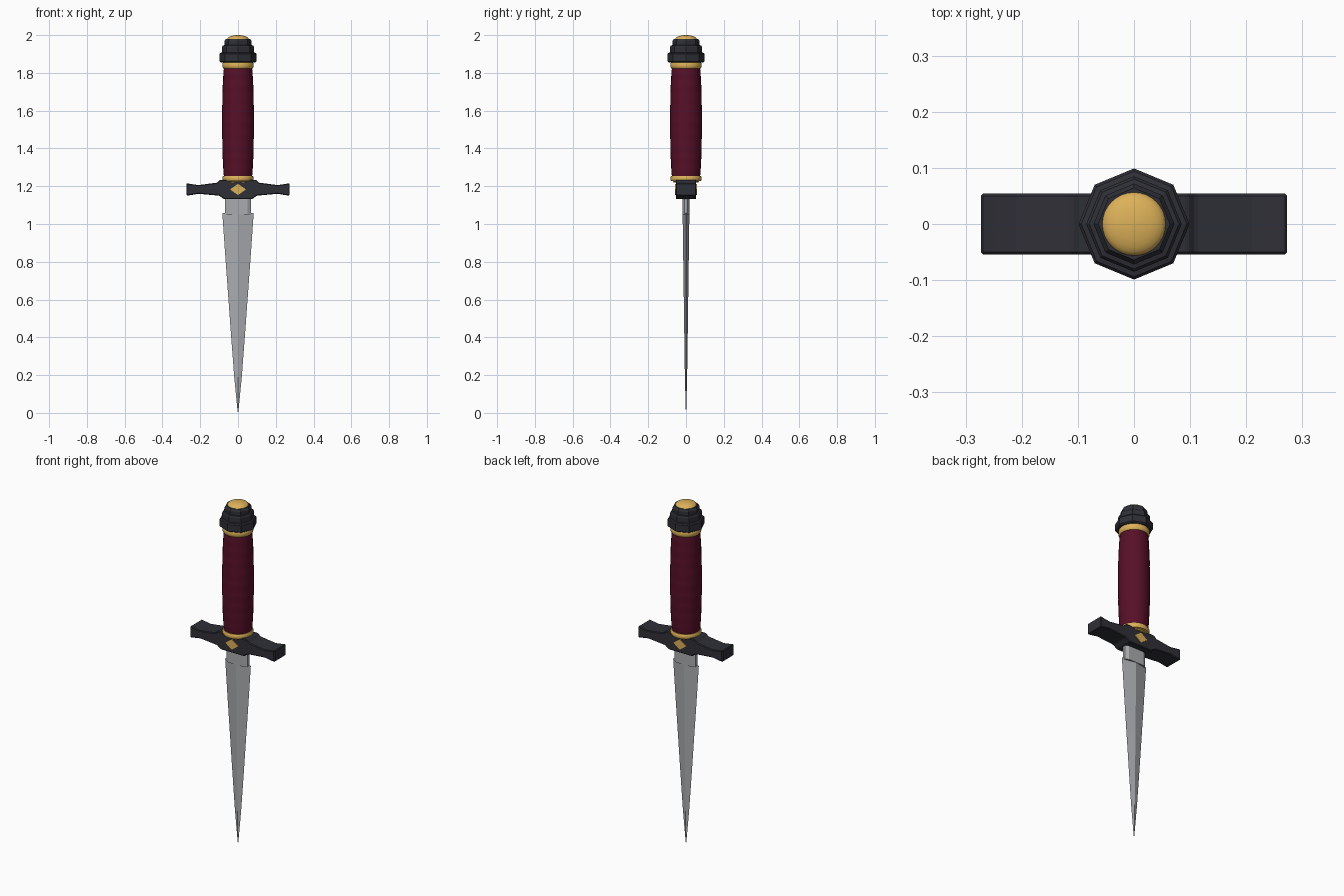
import bpy, bmesh, math

if "Cube" in bpy.data.objects:
    bpy.data.objects.remove(bpy.data.objects["Cube"])


def material(name, rgb):
    m = bpy.data.materials.new(name)
    m.diffuse_color = (*rgb, 1)
    m.use_nodes = True
    m.node_tree.nodes["Principled BSDF"].inputs["Base Color"].default_value = m.diffuse_color
    return m


MAROON = material("maroon leather", (0.095, 0.005, 0.020))
GOLD = material("gold", (0.72, 0.44, 0.10))
DARK = material("dark iron", (0.028, 0.029, 0.038))
STEEL = material("steel", (0.40, 0.41, 0.43))


def finish(name, bm, mat, smooth=False):
    bmesh.ops.recalc_face_normals(bm, faces=bm.faces)
    me = bpy.data.meshes.new(name)
    bm.to_mesh(me)
    bm.free()
    me.materials.append(mat)
    ob = bpy.data.objects.new(name, me)
    bpy.context.collection.objects.link(ob)
    if smooth:
        bpy.ops.object.select_all(action='DESELECT')
        ob.select_set(True)
        bpy.context.view_layer.objects.active = ob
        bpy.ops.object.shade_smooth_by_angle(angle=math.radians(35))
    return ob


def loft(name, rings, mat, smooth=False):
    """Skin a stack of equal-sized point rings and cap both ends."""
    bm = bmesh.new()
    vs = [[bm.verts.new(p) for p in ring] for ring in rings]
    n = len(vs[0])
    for a, b in zip(vs, vs[1:]):
        for i in range(n):
            j = (i + 1) % n
            bm.faces.new((a[i], a[j], b[j], b[i]))
    bm.faces.new(vs[0][::-1])
    bm.faces.new(vs[-1])
    return finish(name, bm, mat, smooth)


def lathe(name, profile, sides, mat, smooth=False):
    rings = [[(r * math.cos(2 * math.pi * i / sides),
               r * math.sin(2 * math.pi * i / sides), z)
              for i in range(sides)] for r, z in profile]
    return loft(name, rings, mat, smooth)


def prism(name, outline, y0, y1, mat, bevel=0):
    """Extrude an x-z outline along y."""
    ob = loft(name, [[(x, y, z) for x, z in outline] for y in (y0, y1)], mat)
    if bevel:
        mod = ob.modifiers.new("bevel", 'BEVEL')
        mod.width = bevel
        mod.segments = 1
    return ob


# Blade: diamond section tapering to the point
blade = [(0.002, 0.001, 0.005), (0.020, 0.006, 0.19), (0.036, 0.009, 0.40),
         (0.052, 0.012, 0.62), (0.068, 0.015, 0.84), (0.083, 0.018, 1.058)]
loft("blade", [[(w, 0, z), (0, t, z), (-w, 0, z), (0, -t, z)]
               for w, t, z in blade], STEEL)

# Ricasso: short thick neck with chamfered sides
loft("ricasso", [[(0.068, -0.008, z), (0.068, 0.008, z), (0.05, 0.019, z), (-0.05, 0.019, z),
                  (-0.068, 0.008, z), (-0.068, -0.008, z), (-0.05, -0.019, z), (0.05, -0.019, z)]
                 for z in (1.05, 1.15)], STEEL)

# Crossguard: mirrored half outline, flared at the tips
half = [(0.075, 1.132), (0.10, 1.150), (0.21, 1.160), (0.25, 1.153), (0.273, 1.150),
        (0.273, 1.216), (0.25, 1.212), (0.21, 1.206), (0.11, 1.219), (0.095, 1.234)]
prism("crossguard", half + [(-x, z) for x, z in reversed(half)],
      -0.054, 0.054, DARK, 0.004)

# Diamond inlays on both faces of the guard
diamond = [(0.042, 1.183), (0, 1.213), (-0.042, 1.183), (0, 1.153)]
for side, name in ((-1, "front_inlay"), (1, "back_inlay")):
    prism(name, diamond, side * 0.050, side * 0.058, GOLD)

# Collars at both ends of the grip
lathe("lower_collar", [(0.066, 1.220), (0.068, 1.226), (0.079, 1.228), (0.082, 1.234),
                       (0.082, 1.248), (0.078, 1.255)], 32, GOLD, True)
lathe("upper_collar", [(0.076, 1.822), (0.081, 1.828), (0.083, 1.836),
                       (0.083, 1.848), (0.079, 1.858)], 32, GOLD, True)

# Grip: slim barrel with shallow wrapped ribs
grip = []
RIBS = 9
for i in range(RIBS * 4 + 1):
    t = i / (RIBS * 4)
    r = 0.074 + 0.010 * math.sin(math.pi * t) ** 0.8 + 0.0012 * abs(math.sin(math.pi * RIBS * t))
    grip.append((r, 1.250 + 0.578 * t))
lathe("grip", grip, 32, MAROON, True)

# Pommel: stacked octagonal tiers
lathe("pommel", [(0.090, 1.855), (0.099, 1.861), (0.099, 1.900), (0.094, 1.906),
                 (0.085, 1.908), (0.085, 1.938), (0.080, 1.945), (0.072, 1.947),
                 (0.072, 1.968), (0.064, 1.980)], 8, DARK)

# Rounded gold cap
cap = [(0.057, 1.970), (0.057, 1.978)]
cap += [(0.057 * math.cos(a), 1.978 + 0.022 * math.sin(a))
        for a in (math.radians(d) for d in (15, 30, 45, 60, 75, 88))]
lathe("pommel_cap", cap, 32, GOLD, True)
